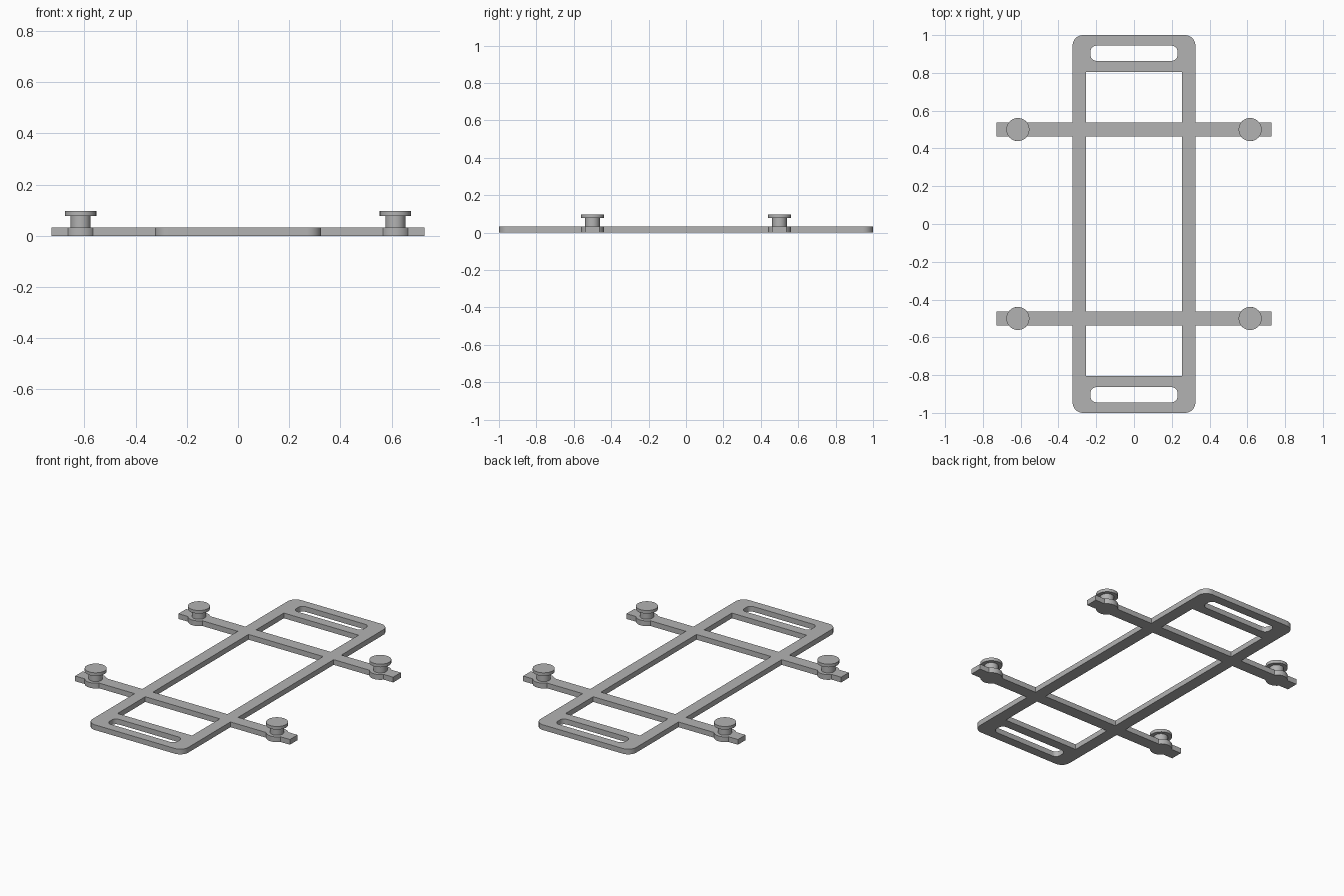
import bpy, bmesh, math

cube = bpy.data.objects.get("Cube")
if cube:
    bpy.data.objects.remove(cube, do_unlink=True)

# Main dimensions
THICK = 0.032
HALF_W, HALF_L = 0.325, 1.0
ARM_Y, ARM_HALF, ARM_END = 0.5, 0.037, 0.728
PEG_X, PEG_R = 0.615, 0.061

grey = bpy.data.materials.new("plain grey")
grey.use_nodes = True
grey.diffuse_color = (0.45, 0.45, 0.45, 1)
grey.node_tree.nodes["Principled BSDF"].inputs["Base Color"].default_value = (0.45, 0.45, 0.45, 1)


def arc(cx, cy, r, start, end, steps):
    angles = [start + (end - start) * i / steps for i in range(steps + 1)]
    return [(cx + r * math.cos(a), cy + r * math.sin(a)) for a in angles]


def rounded_rect(x0, x1, y0, y1, r=0.0):
    """Closed counter-clockwise rectangle with optional rounded corners."""
    if r == 0:
        return [(x0, y0), (x1, y0), (x1, y1), (x0, y1)]
    centres = [(x1 - r, y1 - r), (x0 + r, y1 - r), (x0 + r, y0 + r), (x1 - r, y0 + r)]
    q = math.pi / 2
    return [p for i, (x, y) in enumerate(centres)
            for p in arc(x, y, r, i * q, (i + 1) * q, 8)]


def flip(points, sx, sy):
    return [(x * sx, y * sy) for x, y in points]


# Outline of one quarter: arm with round peg seat, then frame corner
lo, hi = ARM_Y - ARM_HALF, ARM_Y + ARM_HALF
a = math.asin(ARM_HALF / PEG_R)
quarter = [(HALF_W, lo)]
quarter += arc(PEG_X, ARM_Y, PEG_R, math.pi + a, 2 * math.pi - a, 16)
quarter += [(ARM_END, lo), (ARM_END, hi)]
quarter += arc(PEG_X, ARM_Y, PEG_R, a, math.pi - a, 16)
quarter += [(HALF_W, hi)]
quarter += arc(HALF_W - 0.055, HALF_L - 0.055, 0.055, 0, math.pi / 2, 10)
outline = (quarter + flip(quarter[::-1], -1, 1)
           + flip(quarter, -1, -1) + flip(quarter[::-1], 1, -1))

# Openings: middle bay, end bays and rounded handle slots
bay = 0.253
loops = [outline, rounded_rect(-bay, bay, -lo, lo)]
for s in (1, -1):
    loops.append(flip(rounded_rect(-bay, bay, hi, 0.806), 1, s))
    loops.append(flip(rounded_rect(-0.23, 0.23, 0.864, 0.944, 0.03), 1, s))

# Flat frame with arms, filled from the outlines
curve = bpy.data.curves.new("frame_outline", "CURVE")
curve.dimensions = "2D"
curve.fill_mode = "BOTH"
curve.extrude = THICK / 2
for points in loops:
    spline = curve.splines.new("POLY")
    spline.points.add(len(points) - 1)
    for point, (x, y) in zip(spline.points, points):
        point.co = (x, y, 0, 1)
    spline.use_cyclic_u = True
helper = bpy.data.objects.new("frame_outline", curve)
bpy.context.collection.objects.link(helper)
evaluated = helper.evaluated_get(bpy.context.evaluated_depsgraph_get())
frame_mesh = bpy.data.meshes.new_from_object(evaluated)
bpy.data.objects.remove(helper, do_unlink=True)

bm = bmesh.new()
bm.from_mesh(frame_mesh)
bmesh.ops.remove_doubles(bm, verts=bm.verts, dist=0.0001)
bmesh.ops.translate(bm, verts=bm.verts, vec=(0, 0, THICK / 2))
bmesh.ops.recalc_face_normals(bm, faces=bm.faces)
bm.to_mesh(frame_mesh)
bm.free()
frame = bpy.data.objects.new("frame_with_arms", frame_mesh)

# Peg: narrow stem under a wide cap, turned from a profile
profile = [(0, 0.03), (0.039, 0.03), (0.039, 0.077),
           (PEG_R, 0.077), (PEG_R, 0.096), (0, 0.096)]
bm = bmesh.new()
verts = [bm.verts.new((r, 0, z)) for r, z in profile]
edges = [bm.edges.new(pair) for pair in zip(verts, verts[1:])]
bmesh.ops.spin(bm, geom=verts + edges, cent=(0, 0, 0), axis=(0, 0, 1),
               angle=2 * math.pi, steps=40)
bmesh.ops.remove_doubles(bm, verts=bm.verts, dist=0.0001)
bmesh.ops.recalc_face_normals(bm, faces=bm.faces)
peg_mesh = bpy.data.meshes.new("peg")
bm.to_mesh(peg_mesh)
bm.free()

parts = [frame]
for sx, side in ((1, "left"), (-1, "right")):
    for sy, end in ((-1, "front"), (1, "back")):
        peg = bpy.data.objects.new(f"peg_{end}_{side}", peg_mesh)
        peg.location = (sx * PEG_X, sy * ARM_Y, 0)
        parts.append(peg)

for mesh in (frame_mesh, peg_mesh):
    mesh.materials.clear()
    mesh.materials.append(grey)
    for face in mesh.polygons:
        face.material_index = 0

# Smooth the round walls, keep the edges crisp
for part in parts:
    bpy.context.collection.objects.link(part)
bpy.ops.object.select_all(action="DESELECT")
for part in parts[:2]:
    part.select_set(True)
bpy.context.view_layer.objects.active = frame
bpy.ops.object.shade_smooth_by_angle(angle=math.radians(30))
